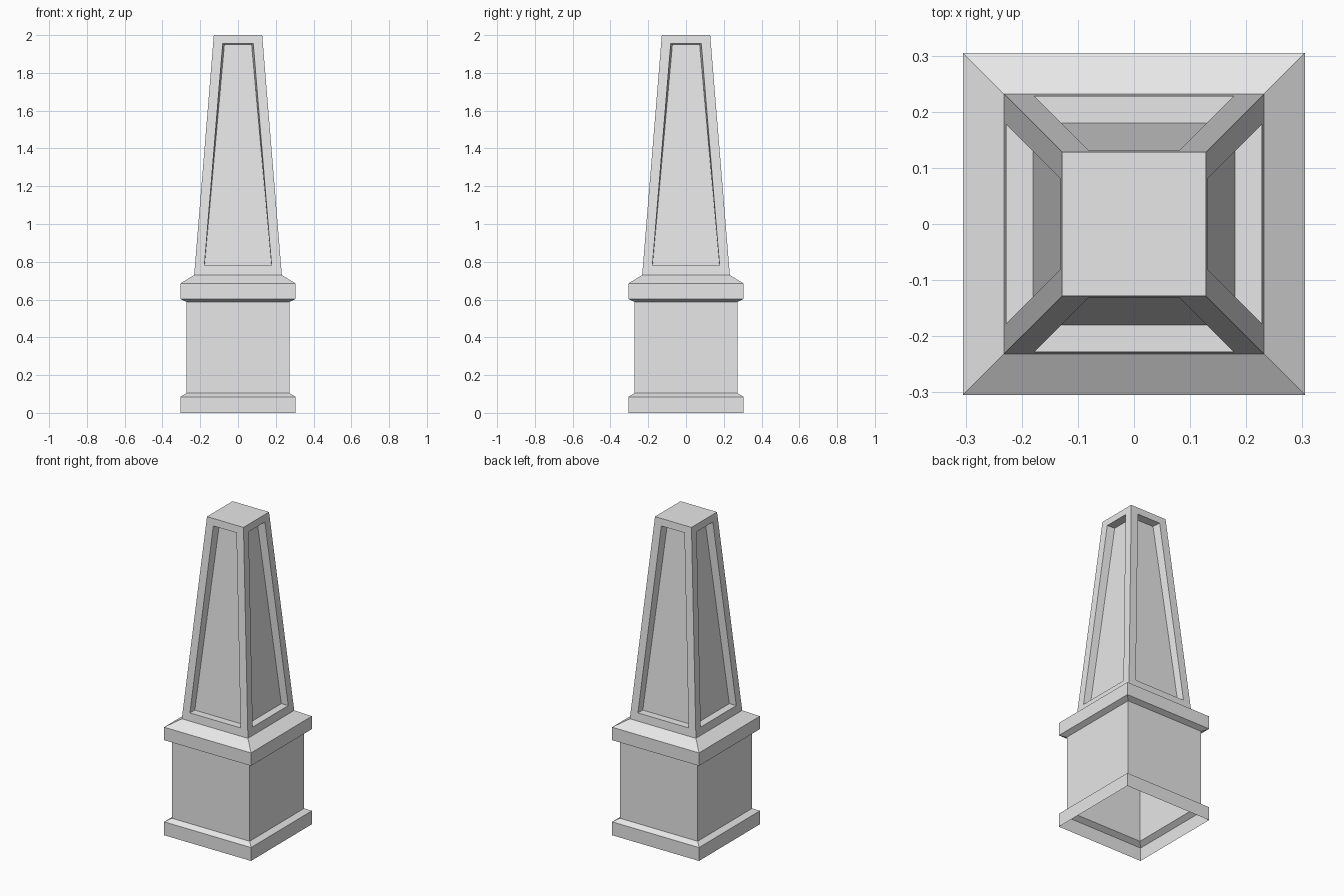
import bpy
import bmesh
from math import pi
from mathutils import Matrix

cube = bpy.data.objects.get("Cube")
if cube:
    bpy.data.objects.remove(cube, do_unlink=True)

stone = bpy.data.materials.new("grey stone")
stone.use_nodes = True
GREY = (0.8, 0.8, 0.8, 1.0)
stone.diffuse_color = GREY
stone.node_tree.nodes["Principled BSDF"].inputs["Base Color"].default_value = GREY


def finish(bm, name):
    bmesh.ops.remove_doubles(bm, verts=bm.verts, dist=0.0005)
    mesh = bpy.data.meshes.new(name)
    bm.to_mesh(mesh)
    bm.free()
    mesh.materials.append(stone)
    obj = bpy.data.objects.new(name, mesh)
    bpy.context.collection.objects.link(obj)
    return obj


def bridge(bm, a, b):
    """Join two matching closed loops with quads."""
    for i in range(len(a)):
        j = (i + 1) % len(a)
        bm.faces.new((a[i], a[j], b[j], b[i]))


def square(bm, half, z):
    corners = ((-1, -1), (1, -1), (1, 1), (-1, 1))
    return [bm.verts.new((x * half, y * half, z)) for x, y in corners]


def trapezoid(bm, low, high):
    """Loop on the front side; low and high are (half width, y, z)."""
    (w0, y0, z0), (w1, y1, z1) = low, high
    points = ((-w0, y0, z0), (w0, y0, z0), (w1, y1, z1), (-w1, y1, z1))
    return [bm.verts.new(p) for p in points]


# Pedestal: square shell with base and cap mouldings, open underneath
PROFILE = [(0.305, 0), (0.305, 0.085), (0.273, 0.104), (0.273, 0.588),
           (0.305, 0.603), (0.305, 0.685), (0.232, 0.73)]
bm = bmesh.new()
rings = [square(bm, half, z) for half, z in PROFILE]
for lower, upper in zip(rings, rings[1:]):
    bridge(bm, lower, upper)
finish(bm, "pedestal")

# Shaft: tapered, with a recessed panel on each side
BOTTOM, TOP = (0.232, 0.73), (0.128, 2.0)
PANEL_LOW, PANEL_HIGH, DEPTH = 0.78, 1.955, 0.048


def face_y(z):
    t = (z - BOTTOM[1]) / (TOP[1] - BOTTOM[1])
    return -(BOTTOM[0] + t * (TOP[0] - BOTTOM[0]))


bm = bmesh.new()
for side in range(4):
    y0, y1 = face_y(PANEL_LOW), face_y(PANEL_HIGH)
    outer = trapezoid(bm, (BOTTOM[0], -BOTTOM[0], BOTTOM[1]), (TOP[0], -TOP[0], TOP[1]))
    rim = trapezoid(bm, (0.178, y0, PANEL_LOW), (0.081, y1, PANEL_HIGH))
    floor = trapezoid(bm, (0.177, y0 + DEPTH, PANEL_LOW),
                      (0.072, y1 + DEPTH, PANEL_HIGH - 0.005))
    bridge(bm, outer, rim)
    bridge(bm, rim, floor)
    bm.faces.new(floor)
    turn = Matrix.Rotation(side * pi / 2, 3, "Z")
    bmesh.ops.rotate(bm, cent=(0, 0, 0), matrix=turn, verts=outer + rim + floor)
bm.faces.new(square(bm, TOP[0], TOP[1]))
finish(bm, "shaft")
